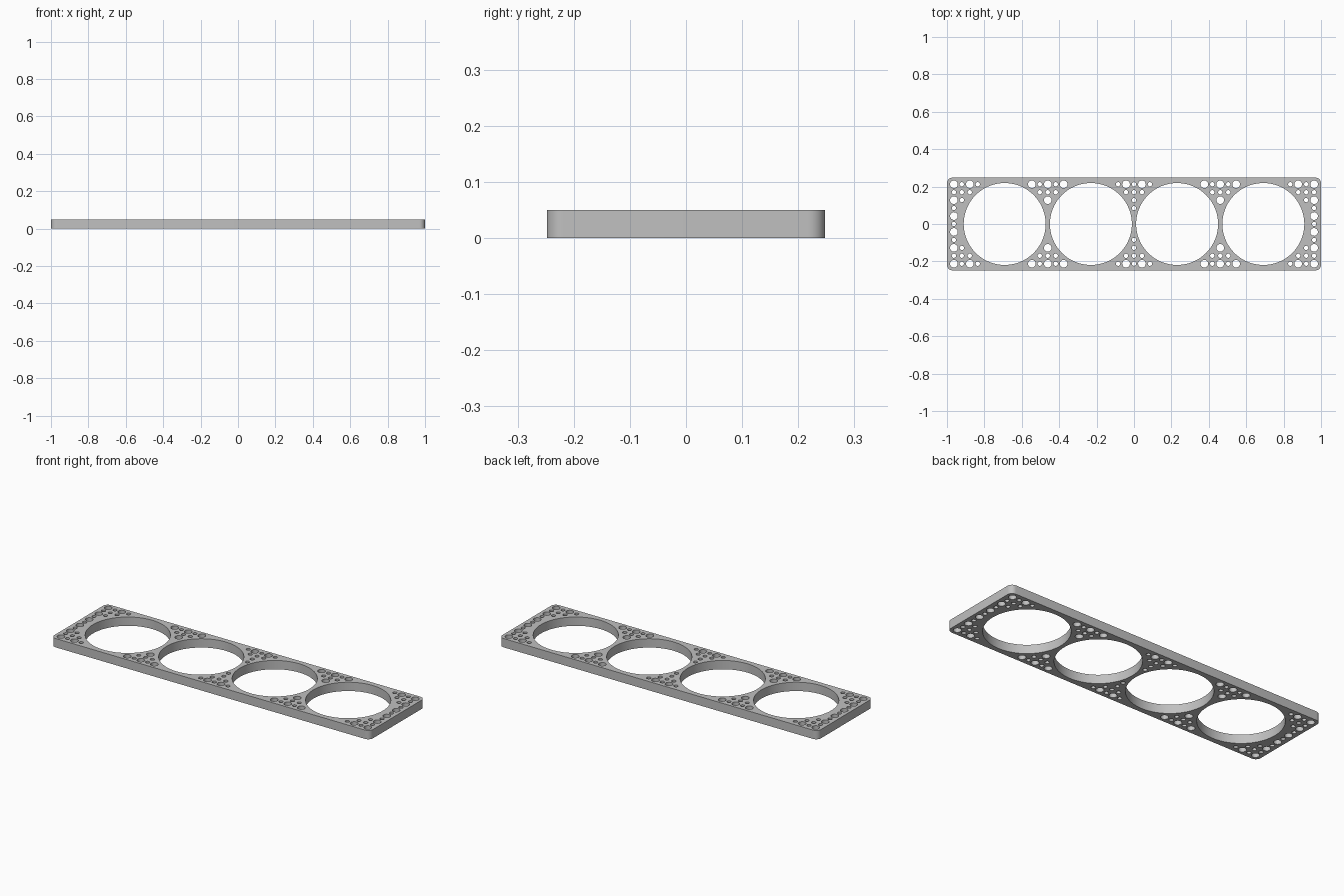
import bpy, bmesh
from math import cos, sin, pi

cube = bpy.data.objects.get("Cube")
if cube:
    bpy.data.objects.remove(cube, do_unlink=True)

LENGTH, WIDTH, HEIGHT, CORNER = 2.0, 0.496, 0.05, 0.03
PITCH = 0.0425                      # spacing of the small perforations
BIG, LARGE, SMALL = 0.219, 0.0205, 0.0115
BAY = 0.461                         # spacing of the big openings

curve = bpy.data.curves.new("perforated_plate", "CURVE")
curve.dimensions = "2D"
curve.fill_mode = "BOTH"
curve.extrude = HEIGHT / 2


def add_loop(points):
    spline = curve.splines.new("POLY")
    spline.points.add(len(points) - 1)
    for p, (x, y) in zip(spline.points, points):
        p.co = (x, y, 0, 1)
    spline.use_cyclic_u = True


def arc(cx, cy, r, start, sweep, n):
    return [(cx + r * cos(start + sweep * i / n), cy + r * sin(start + sweep * i / n))
            for i in range(n)]


def hole(cx, cy, r, n=24):
    add_loop(arc(cx, cy, r, 0, 2 * pi, n))


def hole_rows(cx, rows, direction=1):
    """Rows map a row number (in pitches from the centre line) to (column, radius) pairs."""
    for row, holes in rows.items():
        for side in ((1, -1) if row else (1,)):
            for col, r in holes:
                hole(cx + direction * col * PITCH, side * row * PITCH, r)


# Rounded rectangular outline
outline = []
for k, (sx, sy) in enumerate([(1, 1), (-1, 1), (-1, -1), (1, -1)]):
    outline += arc(sx * (LENGTH / 2 - CORNER), sy * (WIDTH / 2 - CORNER),
                   CORNER, k * pi / 2, pi / 2, 10)
    outline.append((sx * (LENGTH / 2 - (CORNER if k % 2 == 0 else 0)),
                    sy * (WIDTH / 2 - (0 if k % 2 == 0 else CORNER))))
add_loop(outline)

# Four big openings
for i in range(4):
    hole((i - 1.5) * BAY, 0, BIG, 96)

# Perforations at both ends, counted inward from the edge
end_rows = {
    5: [(0, LARGE), (1, SMALL), (2, LARGE), (3, SMALL)],
    4: [(0, SMALL), (1, SMALL), (2, SMALL)],
    3: [(0, LARGE), (1, SMALL)],
    2: [(0, SMALL)],
    1: [(0, LARGE)],
    0: [(0, SMALL)],
}
hole_rows(-0.963, end_rows, 1)
hole_rows(0.963, end_rows, -1)

# Perforations between the outer pairs of openings
trio = [(-1, SMALL), (0, SMALL), (1, SMALL)]
side_rows = {
    5: [(-2, LARGE), (-1, SMALL), (0, LARGE), (1, SMALL), (2, LARGE)],
    4: trio,
    3: [(0, LARGE)],
}
for s in (-1, 1):
    hole_rows(s * BAY, side_rows)

# Perforations at the middle
hole_rows(0, {
    5: [(-2, SMALL), (-1, LARGE), (0, SMALL), (1, LARGE), (2, SMALL)],
    4: trio,
    3: [(0, SMALL)],
    2: [(0, SMALL)],
})

# Turn the filled profile into a solid plate standing on the floor
temp = bpy.data.objects.new("plate_profile", curve)
bpy.context.collection.objects.link(temp)
bpy.context.view_layer.update()
graph = bpy.context.evaluated_depsgraph_get()
mesh = bpy.data.meshes.new_from_object(temp.evaluated_get(graph))
bpy.data.objects.remove(temp, do_unlink=True)

bm = bmesh.new()
bm.from_mesh(mesh)
bmesh.ops.remove_doubles(bm, verts=bm.verts, dist=0.00005)
bmesh.ops.translate(bm, verts=bm.verts, vec=(0, 0, HEIGHT / 2))
bmesh.ops.recalc_face_normals(bm, faces=bm.faces)
bm.to_mesh(mesh)
bm.free()

plate = bpy.data.objects.new("perforated_plate", mesh)
bpy.context.collection.objects.link(plate)

# Plain grey
grey = bpy.data.materials.new("plain_grey")
grey.use_nodes = True
colour = (0.53, 0.53, 0.53, 1)
grey.diffuse_color = colour
grey.node_tree.nodes["Principled BSDF"].inputs["Base Color"].default_value = colour
mesh.materials.clear()
mesh.materials.append(grey)

bpy.ops.object.select_all(action="DESELECT")
plate.select_set(True)
bpy.context.view_layer.objects.active = plate
bpy.ops.object.shade_smooth_by_angle(angle=pi / 6)
